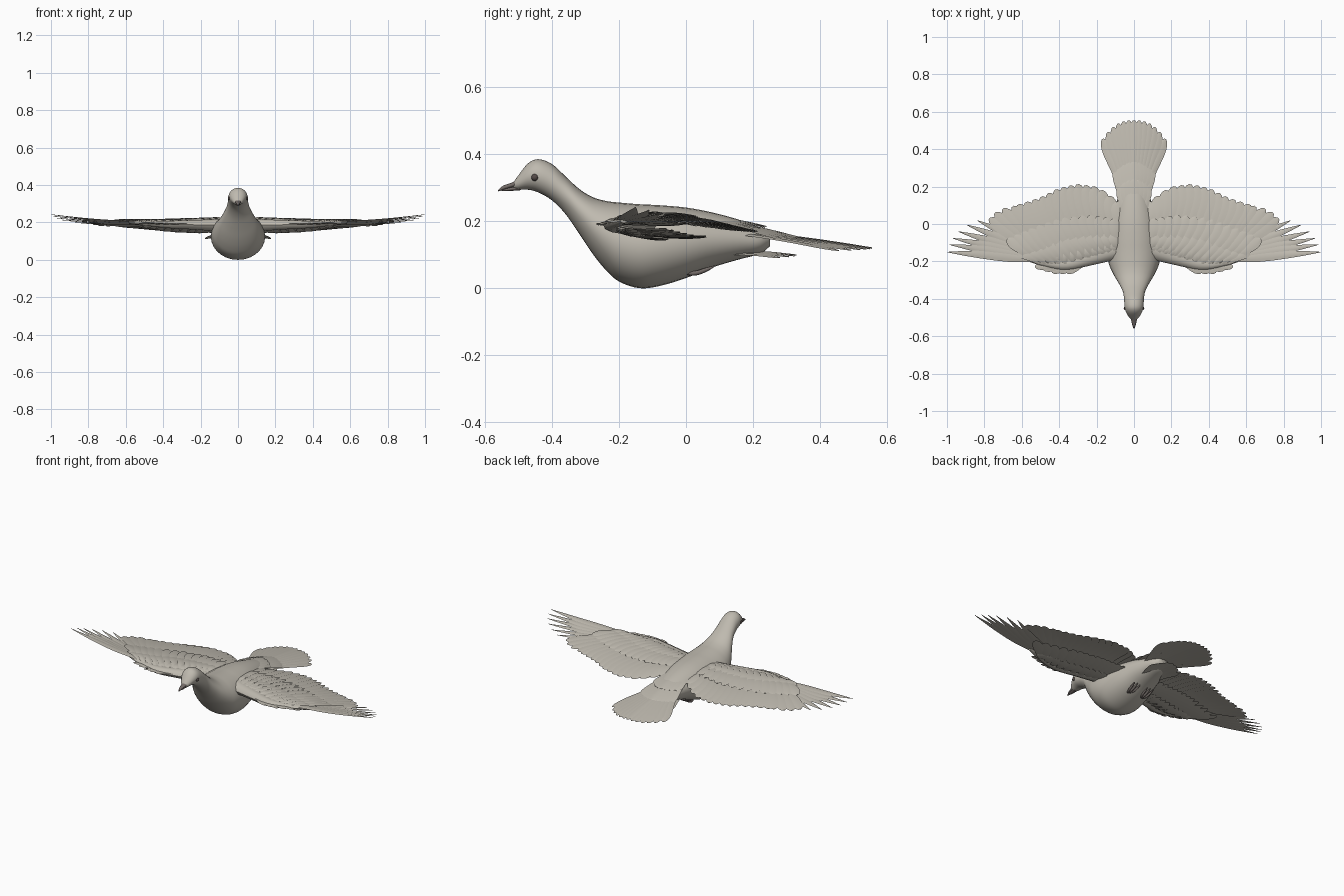
import bpy, bmesh, math
from mathutils import Vector

cube = bpy.data.objects.get("Cube")
if cube:
    bpy.data.objects.remove(cube)


def material(name, rgb):
    m = bpy.data.materials.new(name)
    m.use_nodes = True
    m.diffuse_color = (*rgb, 1)
    m.node_tree.nodes["Principled BSDF"].inputs["Base Color"].default_value = (*rgb, 1)
    return m


PLUMAGE = material("warm grey plumage", (0.52, 0.49, 0.43))
BEAK = material("dark beak", (0.17, 0.145, 0.135))
EYE = material("eye brown", (0.09, 0.07, 0.065))


def finish(name, bm, mat, mirror=False, angle=50):
    bmesh.ops.recalc_face_normals(bm, faces=bm.faces)
    mesh = bpy.data.meshes.new(name)
    bm.to_mesh(mesh)
    bm.free()
    mesh.materials.append(mat)
    ob = bpy.data.objects.new(name, mesh)
    bpy.context.collection.objects.link(ob)
    bpy.ops.object.select_all(action='DESELECT')
    ob.select_set(True)
    bpy.context.view_layer.objects.active = ob
    bpy.ops.object.shade_smooth_by_angle(angle=math.radians(angle))
    if mirror:
        ob.modifiers.new("Mirror", 'MIRROR').use_mirror_merge = False
    return ob


def smooth(rows, steps):
    """Catmull-Rom samples through a list of rows."""
    out = []
    for i in range(len(rows) - 1):
        a, b, c, d = (rows[min(max(i + k, 0), len(rows) - 1)] for k in (-1, 0, 1, 2))
        for s in range(steps):
            t = s / steps
            out.append([q + t * (r - p) / 2 + t * t * (2 * p - 5 * q + 4 * r - u) / 2
                        + t ** 3 * (3 * q - p - 3 * r + u) / 2
                        for p, q, r, u in zip(a, b, c, d)])
    return out + [list(rows[-1])]


def along(curve, t):
    """Point at fraction t of a polyline."""
    f = t * (len(curve) - 1)
    i = min(int(f), len(curve) - 2)
    return Vector(curve[i]).lerp(Vector(curve[i + 1]), f - i)


def skin(bm, rings):
    loops = [[bm.verts.new(p) for p in r] for r in rings]
    n = len(loops[0])
    for a, b in zip(loops, loops[1:]):
        for i in range(n):
            bm.faces.new((a[i], a[(i + 1) % n], b[(i + 1) % n], b[i]))
    bm.faces.new(loops[0])
    bm.faces.new(loops[-1])


def loft_y(bm, rows, seg=28, steps=4):
    """Elliptic slices; rows are y, top z, bottom z, half width."""
    rings = []
    for y, top, bottom, w in smooth(rows, steps):
        rings.append([(w * math.cos(a), y, (top + bottom) / 2 + (top - bottom) / 2 * math.sin(a))
                      for a in (math.tau * k / seg for k in range(seg))])
    skin(bm, rings)


def tube(bm, rows, flat=1.0, seg=10):
    """Tapered tube; rows are x, y, z, radius."""
    pts = smooth(rows, 4)
    rings = []
    for i, p in enumerate(pts):
        d = Vector(pts[min(i + 1, len(pts) - 1)][:3]) - Vector(pts[max(i - 1, 0)][:3])
        side = d.cross(Vector((0, 0, 1))).normalized()
        up = side.cross(d).normalized()
        rings.append([Vector(p[:3]) + p[3] * (side * math.cos(a) + up * flat * math.sin(a))
                      for a in (math.tau * k / seg for k in range(seg))])
    skin(bm, rings)


def feather(bm, base, tip, width, camber=0.012, roll=0.12, pointed=False, thick=0.004):
    base, tip = Vector(base), Vector(tip)
    d = tip - base
    side = d.cross(Vector((0, 0, 1))).normalized()
    up = side.cross(d).normalized()
    side = (side + up * roll).normalized()
    rings = []
    for t in (0, 0.15, 0.3, 0.45, 0.6, 0.72, 0.82, 0.9, 0.96, 0.995):
        if pointed:
            w = (0.6 + 0.4 * min(1, t * 3)) * (1 - t ** 2.2) + 0.03
        else:
            w = min(1, 0.5 + 0.7 * t) * math.sqrt(1 - max(0, (t - 0.75) / 0.25) ** 2)
        w *= width / 2
        h = thick * (1 - 0.6 * t)
        c = base + d * t + up * camber * math.sin(math.pi * t)
        rings.append([c - side * w, c - side * w * 0.5 + up * h * 0.8, c + up * h * 1.3,
                      c + side * w * 0.5 + up * h * 0.8, c + side * w, c - up * h * 0.6])
    skin(bm, rings)


def feather_row(name, bases, tips, count, width, **opts):
    bm = bmesh.new()
    for i in range(count):
        t = i / (count - 1)
        feather(bm, along(bases, t), along(tips, t), width, **opts)
    finish(name, bm, PLUMAGE, mirror=True)


# Body, neck and head in one smooth skin
bm = bmesh.new()
loft_y(bm, [(-0.515, 0.313, 0.297, 0.01), (-0.50, 0.335, 0.293, 0.026), (-0.47, 0.372, 0.293, 0.043),
            (-0.44, 0.384, 0.285, 0.051), (-0.40, 0.37, 0.262, 0.053), (-0.36, 0.334, 0.222, 0.06),
            (-0.32, 0.297, 0.165, 0.08), (-0.28, 0.272, 0.105, 0.104), (-0.24, 0.26, 0.055, 0.124),
            (-0.20, 0.255, 0.02, 0.138), (-0.14, 0.25, 0.0, 0.145), (-0.08, 0.247, 0.006, 0.142),
            (0, 0.24, 0.03, 0.128), (0.08, 0.225, 0.062, 0.105), (0.16, 0.203, 0.086, 0.08),
            (0.22, 0.18, 0.102, 0.058), (0.25, 0.165, 0.125, 0.03)])
finish("body", bm, PLUMAGE)

# Beak: upper and lower halves
bm = bmesh.new()
loft_y(bm, [(-0.495, 0.327, 0.302, 0.019), (-0.52, 0.314, 0.299, 0.014),
            (-0.545, 0.305, 0.292, 0.008), (-0.56, 0.292, 0.288, 0.002)], seg=14)
loft_y(bm, [(-0.495, 0.306, 0.291, 0.015), (-0.53, 0.299, 0.289, 0.009),
            (-0.55, 0.294, 0.289, 0.003)], seg=14)
finish("beak", bm, BEAK)

# Eyes
bm = bmesh.new()
bmesh.ops.create_uvsphere(bm, u_segments=16, v_segments=10, radius=0.011)
bmesh.ops.translate(bm, verts=bm.verts, vec=(0.044, -0.45, 0.33))
finish("eyes", bm, EYE, mirror=True)

# Wing arm along the leading edge
bm = bmesh.new()
tube(bm, [(0.05, -0.12, 0.185, 0.06), (0.14, -0.15, 0.185, 0.05), (0.25, -0.185, 0.187, 0.04),
          (0.36, -0.215, 0.188, 0.032), (0.46, -0.21, 0.192, 0.022), (0.58, -0.185, 0.2, 0.01)], flat=0.65)
finish("wing_arms", bm, PLUMAGE, mirror=True)

# Inner flight feathers, then the spread pointed ones
arm = [(0.07, -0.08, 0.2), (0.2, -0.13, 0.195), (0.34, -0.17, 0.192), (0.44, -0.18, 0.192)]
feather_row("secondary_feathers", arm,
            [(0.09, 0.12, 0.19), (0.2, 0.2, 0.172), (0.31, 0.215, 0.168), (0.41, 0.19, 0.168),
             (0.51, 0.14, 0.172), (0.62, 0.105, 0.176)], 14, 0.075)
feather_row("inner_primary_feathers", [(0.43, -0.18, 0.19), (0.48, -0.18, 0.192)],
            [(0.65, 0.095, 0.178), (0.73, 0.075, 0.18), (0.775, 0.03, 0.185)], 4, 0.07)
feather_row("outer_primary_feathers", [(0.46, -0.16, 0.193), (0.52, -0.185, 0.2)],
            [(0.84, 0.02, 0.195), (0.91, -0.01, 0.205), (0.96, -0.06, 0.217), (0.985, -0.1, 0.23),
             (1.0, -0.15, 0.241)], 6, 0.062, pointed=True, camber=-0.006)

# Upper coverts in three overlapping rows
lead = [(0.08, -0.15, 0.205), (0.2, -0.18, 0.204), (0.35, -0.22, 0.2), (0.5, -0.205, 0.2)]
feather_row("greater_coverts", lead,
            [(0.11, 0.03, 0.214), (0.25, 0.05, 0.204), (0.4, 0.03, 0.198), (0.55, -0.02, 0.197),
             (0.68, -0.08, 0.204)], 14, 0.06)
feather_row("median_coverts", lead,
            [(0.12, -0.05, 0.219), (0.25, -0.05, 0.213), (0.38, -0.065, 0.208), (0.49, -0.1, 0.205),
             (0.62, -0.145, 0.207)], 13, 0.052)
feather_row("lesser_coverts", lead,
            [(0.12, -0.1, 0.22), (0.23, -0.12, 0.215), (0.36, -0.15, 0.21), (0.5, -0.18, 0.207)], 11, 0.045,
            camber=0.006)

# Under coverts in two rows
under = [(0.1, -0.15, 0.165), (0.2, -0.18, 0.167), (0.35, -0.22, 0.175), (0.48, -0.205, 0.185)]
feather_row("under_coverts_long", under,
            [(0.12, 0.06, 0.155), (0.27, 0.06, 0.152), (0.42, 0.03, 0.156), (0.64, -0.06, 0.177)], 14, 0.06,
            camber=-0.008)
feather_row("under_coverts_short", under,
            [(0.13, -0.05, 0.148), (0.25, -0.06, 0.144), (0.38, -0.09, 0.15), (0.53, -0.15, 0.175)], 11, 0.052,
            camber=-0.008)

# Leading-edge feathers near the wrist
feather_row("wrist_feathers", [(0.22, -0.18, 0.185), (0.36, -0.22, 0.186)],
            [(0.36, -0.262, 0.188), (0.44, -0.258, 0.19), (0.53, -0.228, 0.195)], 5, 0.04, camber=0.004)


def fan(name, count, root, spread, reach, curve, zs, width, power=2.5):
    bm = bmesh.new()
    for i in range(count):
        s = 2 * i / (count - 1) - 1
        lift = 0.008 * (1 - abs(s))
        feather(bm, (root[0] * s, root[1], zs[0] + lift),
                (spread * s, reach - curve * abs(s) ** power, zs[1] + lift), width, camber=0.004,
                roll=-0.1 * s)
    finish(name, bm, PLUMAGE)


# Tail fan with coverts above and below
fan("tail_feathers", 13, (0.05, 0.16), 0.168, 0.556, 0.1, (0.16, 0.111), 0.056)
fan("upper_tail_coverts", 9, (0.055, 0.1), 0.092, 0.34, 0.045, (0.19, 0.142), 0.062, 2)
fan("rump_feathers", 7, (0.05, 0.05), 0.07, 0.24, 0.04, (0.205, 0.175), 0.06, 2)
fan("under_tail_coverts", 7, (0.04, 0.12), 0.075, 0.33, 0.05, (0.1, 0.09), 0.05, 2)

# Tucked feet with three toes each
bm = bmesh.new()
for dx in (-0.014, 0, 0.014):
    tube(bm, [(0.045, 0.0, 0.045, 0.006), (0.045 + dx, 0.03, 0.045, 0.007),
              (0.045 + dx * 1.3, 0.06, 0.055, 0.006), (0.045 + dx * 1.4, 0.085, 0.066, 0.002)], seg=8)
finish("feet", bm, BEAK, mirror=True)
